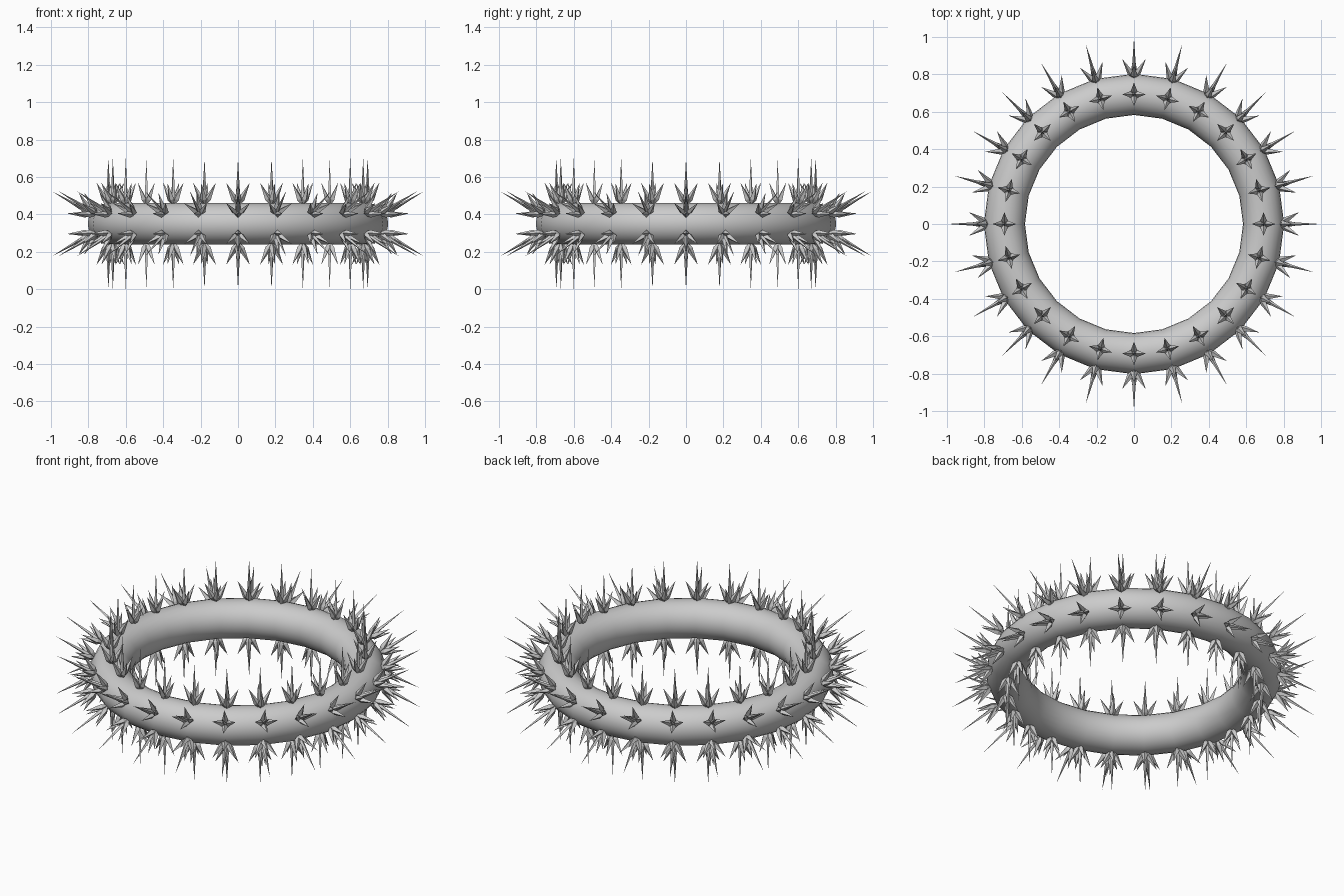
import bpy, bmesh
from math import radians, cos, sin, pi
from mathutils import Vector

if "Cube" in bpy.data.objects:
    bpy.data.objects.remove(bpy.data.objects["Cube"])

R, r, ZC = 0.693, 0.11, 0.35      # ring radius, tube radius, centre height
N = 24                            # spike clusters per row


def finish(name, bm):
    bmesh.ops.recalc_face_normals(bm, faces=bm.faces)
    me = bpy.data.meshes.new(name)
    bm.to_mesh(me)
    bm.free()
    ob = bpy.data.objects.new(name, me)
    bpy.context.collection.objects.link(ob)
    return ob


def spike(bm, base, d, side, length, half, belly):
    """Four-sided thorn: pointed root, widest at the belly, sharp tip."""
    other = d.cross(side)
    root = bm.verts.new(base)
    tip = bm.verts.new(base + d * length)
    mid = base + d * length * belly
    ring = [bm.verts.new(mid + v * half) for v in (side, other, -side, -other)]
    for i in range(4):
        a, b = ring[i], ring[(i + 1) % 4]
        bm.faces.new((a, b, tip))
        bm.faces.new((b, a, root))


# Ring body
bpy.ops.mesh.primitive_torus_add(major_radius=R, minor_radius=r, major_segments=N,
                                 minor_segments=24, location=(0, 0, ZC))
body = bpy.context.object
body.name = "ring_body"
bpy.ops.object.shade_smooth_by_angle(angle=radians(40))

# Thorn clusters: one needle plus four splayed thorns, in four rows round the tube
needles, thorns = bmesh.new(), bmesh.new()
splay = radians(27)
for i in range(N):
    a = 2 * pi * i / N
    out = Vector((cos(a), sin(a), 0))
    along = Vector((-sin(a), cos(a), 0))
    for row in (90, 30, -30, -90):
        t = radians(row)
        n = out * cos(t) + Vector((0, 0, sin(t)))
        around = n.cross(along)
        c = out * R + Vector((0, 0, ZC))
        spike(needles, c + n * (r - 0.02), n, along, 0.35 - r + 0.02, 0.012, 0.2)
        for u, w in ((along, around), (-along, around), (around, along), (-around, along)):
            d = n * cos(splay) + u * sin(splay)
            spike(thorns, c + n * (r - 0.015), d, w, 0.14, 0.017, 0.3)
finish("needles", needles)
finish("splayed_thorns", thorns)
